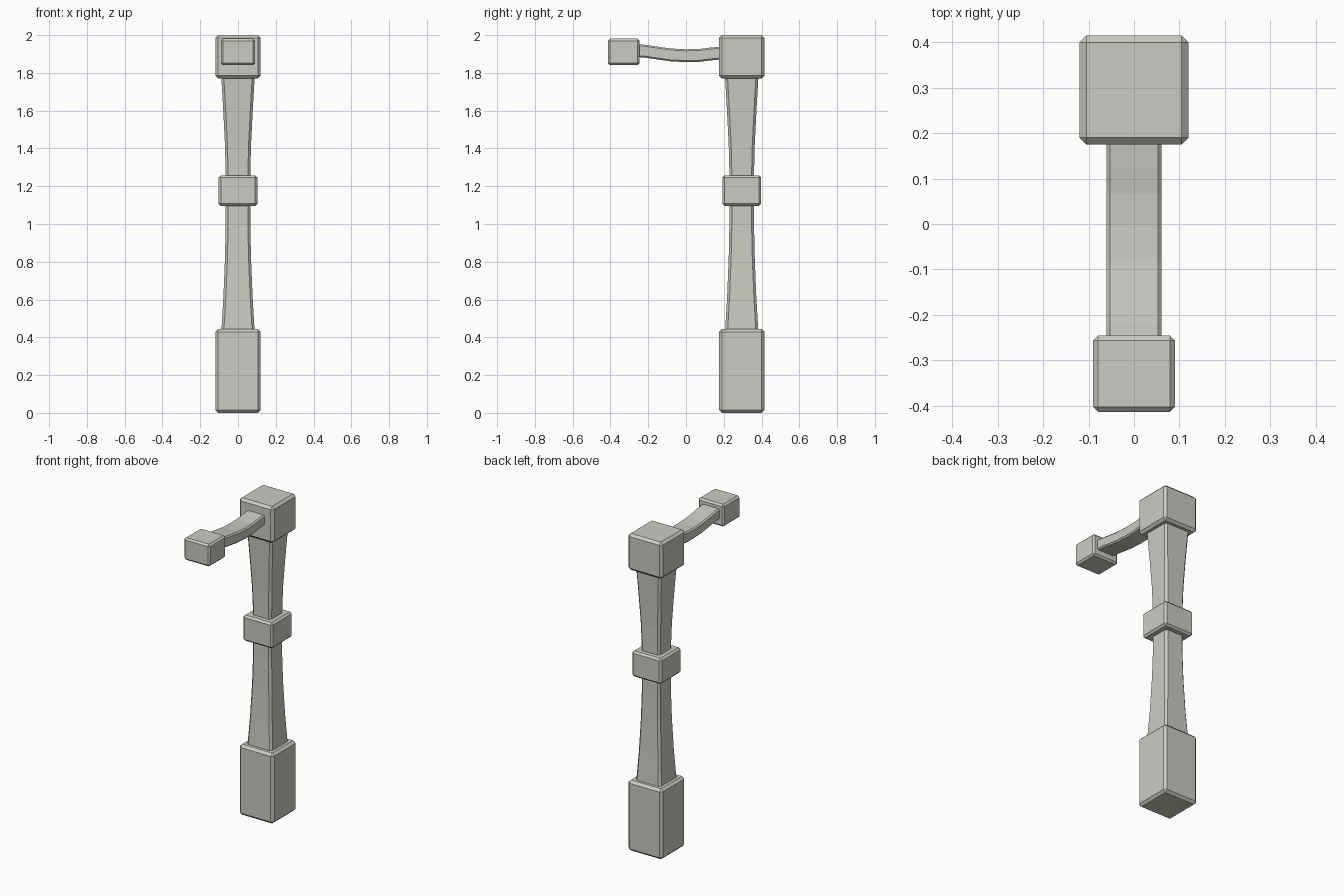
import bpy, bmesh
from mathutils import Vector

cube = bpy.data.objects.get("Cube")
if cube:
    bpy.data.objects.remove(cube, do_unlink=True)

stone = bpy.data.materials.new("pale_grey_stone")
stone.use_nodes = True
COLOUR = (0.6, 0.6, 0.55, 1)
stone.diffuse_color = COLOUR
stone.node_tree.nodes["Principled BSDF"].inputs["Base Color"].default_value = COLOUR

POST_Y = 0.295


def finish(name, bm):
    bmesh.ops.recalc_face_normals(bm, faces=bm.faces)
    mesh = bpy.data.meshes.new(name)
    bm.to_mesh(mesh)
    bm.free()
    mesh.materials.append(stone)
    obj = bpy.data.objects.new(name, mesh)
    bpy.context.collection.objects.link(obj)
    return obj


def block(name, centre, size, chamfer):
    """Box with flat chamfers on every edge."""
    bm = bmesh.new()
    bmesh.ops.create_cube(bm, size=1)
    bmesh.ops.scale(bm, vec=size, verts=bm.verts)
    bmesh.ops.translate(bm, vec=centre, verts=bm.verts)
    bmesh.ops.bevel(bm, geom=bm.edges[:], offset=chamfer, segments=1,
                    profile=0.5, affect='EDGES')
    return finish(name, bm)


def beam(name, sections, side, up, chamfer):
    """Loft chamfered rectangles: each section is (centre, half width, half height)."""
    bm = bmesh.new()
    rings = []
    for centre, w, h in sections:
        a, b = w - chamfer, h - chamfer
        outline = [(w, -b), (w, b), (a, h), (-a, h),
                   (-w, b), (-w, -b), (-a, -h), (a, -h)]
        rings.append([bm.verts.new(Vector(centre) + side * u + up * v)
                      for u, v in outline])
    for low, high in zip(rings, rings[1:]):
        for i in range(len(low)):
            j = (i + 1) % len(low)
            bm.faces.new((low[i], low[j], high[j], high[i]))
    bm.faces.new(rings[0])
    bm.faces.new(rings[-1])
    return finish(name, bm)


X, Y, Z = Vector((1, 0, 0)), Vector((0, 1, 0)), Vector((0, 0, 1))

# Square blocks along the post, and the one at the end of the arm
block("base_block", (0, POST_Y, 0.222), (0.24, 0.24, 0.444), 0.015)
block("middle_collar", (0, POST_Y, 1.177), (0.206, 0.206, 0.162), 0.012)
block("top_block", (0, POST_Y, 1.885), (0.24, 0.24, 0.23), 0.015)
block("arm_end_block", (0, -0.33, 1.911), (0.18, 0.168, 0.14), 0.011)

# Post that narrows towards the collar
post = [(0.43, 0.088), (0.62, 0.077), (0.82, 0.069), (1.0, 0.065),
        (1.26, 0.065), (1.42, 0.069), (1.6, 0.078), (1.79, 0.089)]
beam("post", [((0, POST_Y, z), w, w) for z, w in post], X, Y, 0.013)

# Sagging arm reaching forward
arm = [(-0.26, 1.918), (-0.22, 1.915), (-0.15, 1.905), (-0.08, 1.895),
       (0.0, 1.891), (0.065, 1.892), (0.13, 1.9), (0.2, 1.907)]
beam("arm", [((0, y, z), 0.061, 0.034) for y, z in arm], X, Z, 0.008)
